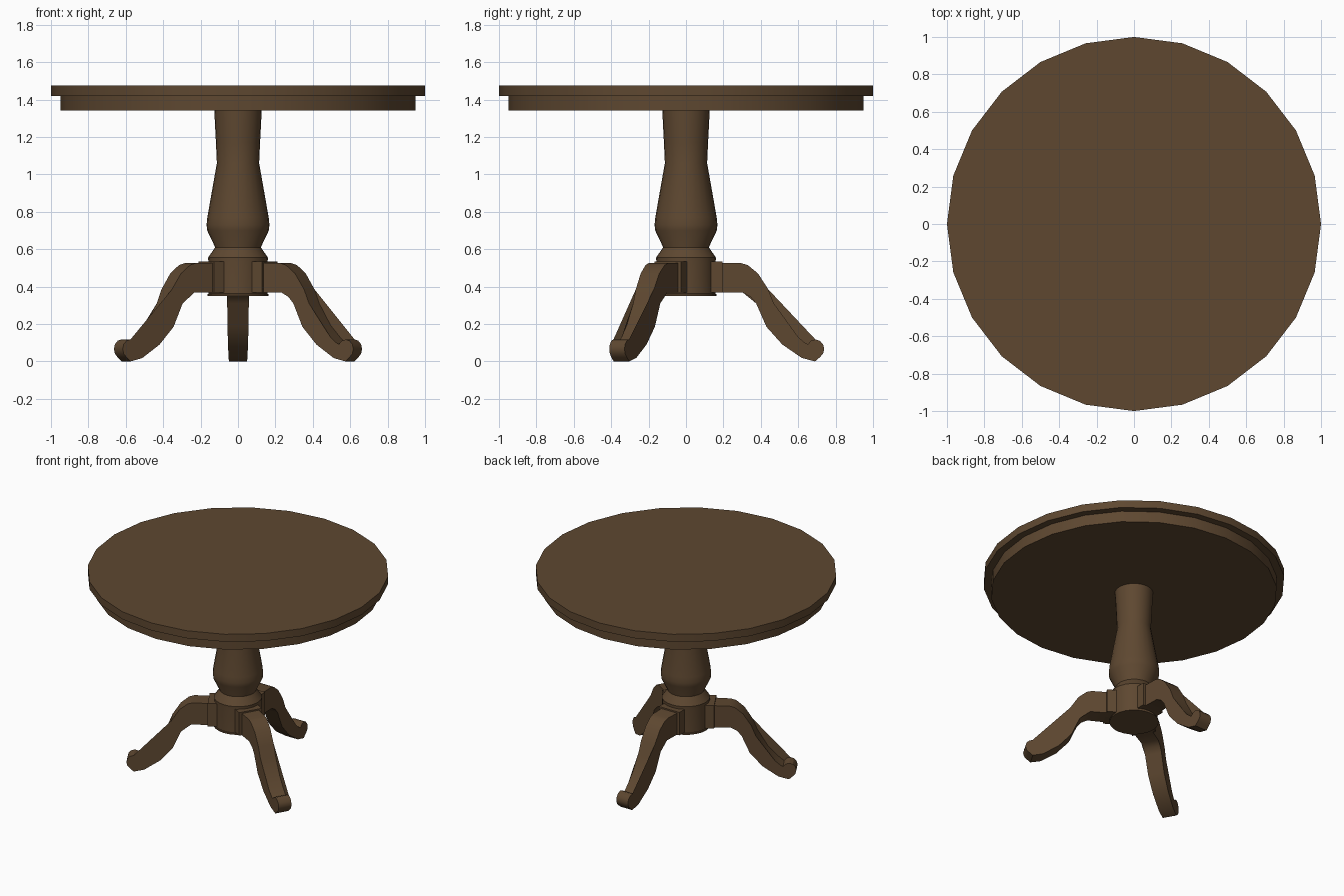
import bpy, bmesh, math
from mathutils import Matrix

if "Cube" in bpy.data.objects:
    bpy.data.objects.remove(bpy.data.objects["Cube"])

wood = bpy.data.materials.new("dark brown wood")
wood.diffuse_color = (0.112, 0.064, 0.030, 1)
wood.use_nodes = True
wood.node_tree.nodes["Principled BSDF"].inputs["Base Color"].default_value = wood.diffuse_color


def finish(bm, name, smooth=30):
    bmesh.ops.recalc_face_normals(bm, faces=bm.faces)
    me = bpy.data.meshes.new(name)
    bm.to_mesh(me)
    bm.free()
    me.materials.append(wood)
    ob = bpy.data.objects.new(name, me)
    bpy.context.collection.objects.link(ob)
    bpy.ops.object.select_all(action='DESELECT')
    ob.select_set(True)
    bpy.context.view_layer.objects.active = ob
    bpy.ops.object.shade_smooth_by_angle(angle=math.radians(smooth))
    return ob


def lathe(name, profile, sides=24):
    """Closed turned solid from (radius, z) pairs."""
    bm = bmesh.new()
    rings = [[bm.verts.new((r * math.cos(2 * math.pi * i / sides),
                            r * math.sin(2 * math.pi * i / sides), z))
              for i in range(sides)] for r, z in profile]
    for a, b in zip(rings, rings[1:]):
        for i in range(sides):
            j = (i + 1) % sides
            bm.faces.new((a[i], a[j], b[j], b[i]))
    bm.faces.new(rings[0])
    bm.faces.new(rings[-1])
    return finish(bm, name)


def side_profile(name, outline, width, angle):
    """Extrude a (y, z) outline sideways; width(y) is the half width."""
    bm = bmesh.new()
    a = [bm.verts.new((-width(y), y, z)) for y, z in outline]
    b = [bm.verts.new((width(y), y, z)) for y, z in outline]
    n = len(outline)
    for i in range(n):
        j = (i + 1) % n
        bm.faces.new((a[i], a[j], b[j], b[i]))
    caps = [bm.faces.new(a), bm.faces.new(b)]
    bmesh.ops.triangulate(bm, faces=caps)
    bm.transform(Matrix.Rotation(angle, 4, 'Z'))
    return finish(bm, name)


# Round top and the apron below it
lathe("table_top", [(1.0, 1.42), (1.0, 1.475)])
lathe("apron", [(0.95, 1.34), (0.95, 1.42)])

# Turned pedestal column and hub
lathe("column", [(0.122, 0.60), (0.122, 0.61), (0.165, 0.70), (0.168, 0.73),
                 (0.164, 0.77), (0.113, 1.06), (0.118, 1.17), (0.127, 1.345)])
lathe("hub", [(0.163, 0.35), (0.163, 0.36), (0.158, 0.362), (0.158, 0.53),
              (0.160, 0.555), (0.122, 0.61)])

# Leg outline: upper curve, scroll foot, lower curve
upper = [(0.10, 0.525), (0.295, 0.525), (0.33, 0.515), (0.385, 0.47),
         (0.44, 0.385), (0.47, 0.31), (0.54, 0.195), (0.60, 0.13),
         (0.635, 0.10), (0.65, 0.09)]
scroll = [(0.692 + 0.047 * math.cos(math.radians(t)),
           0.066 + 0.051 * math.sin(math.radians(t)))
          for t in range(150, -61, -30)]
lower = [(0.69, 0.0), (0.62, 0.018), (0.515, 0.09), (0.43, 0.185),
         (0.375, 0.31), (0.345, 0.345), (0.305, 0.367), (0.10, 0.367)]
block = [(0.05, 0.367), (0.195, 0.367), (0.195, 0.535), (0.05, 0.535)]

# Three legs with mounting blocks, first one pointing back
for k, side in enumerate(("back", "left", "right")):
    ang = k * math.tau / 3
    side_profile(side + "_leg", upper + scroll + lower,
                 lambda y: 0.063 - 0.03 * (y - 0.2), ang)
    side_profile(side + "_leg_block", block, lambda y: 0.083, ang)
